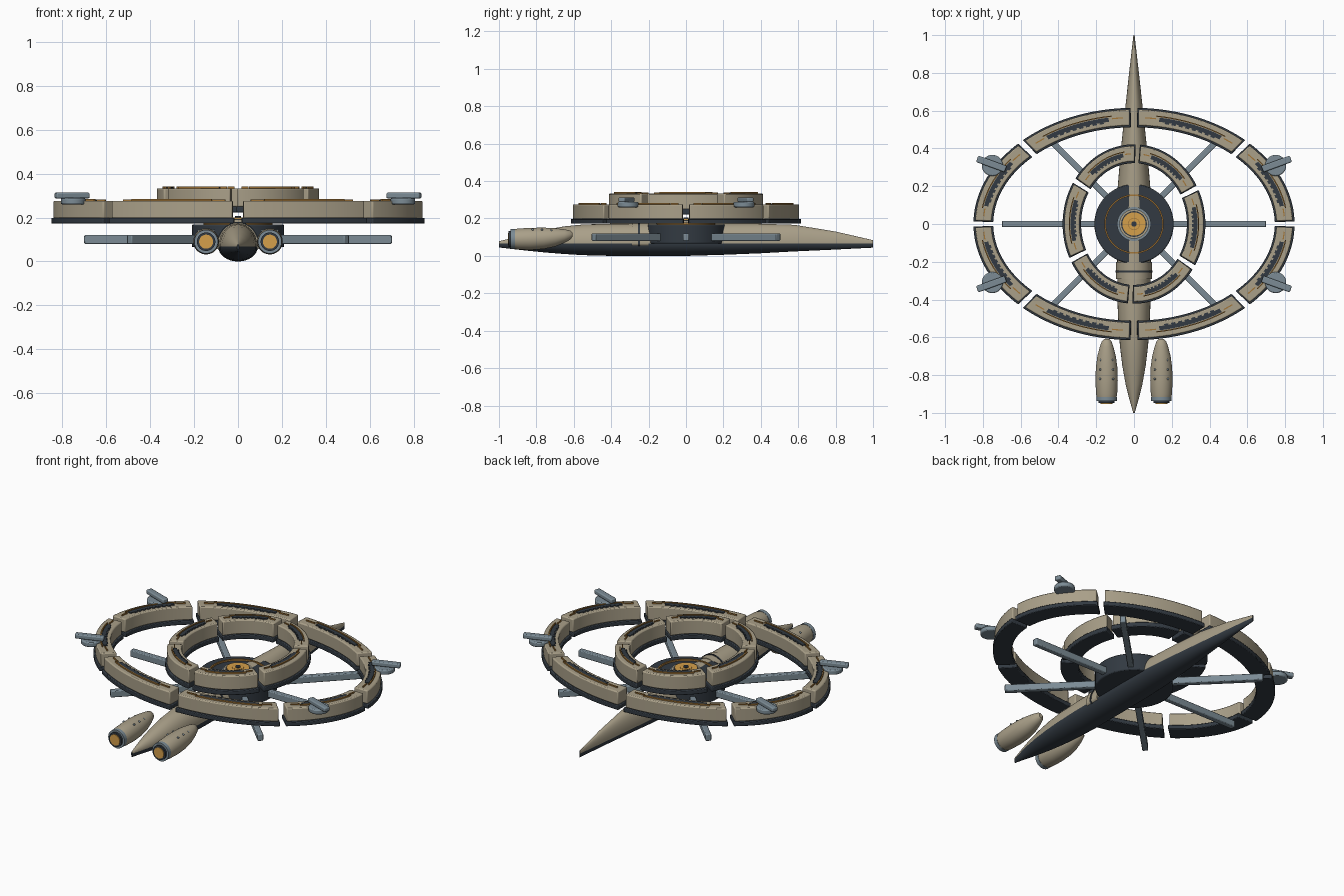
import bpy, bmesh
from math import sin, cos, pi, radians
from mathutils import Matrix

cube = bpy.data.objects.get("Cube")
if cube:
    bpy.data.objects.remove(cube)


def material(name, rgb):
    m = bpy.data.materials.new(name)
    m.use_nodes = True
    m.diffuse_color = (*rgb, 1)
    m.node_tree.nodes["Principled BSDF"].inputs["Base Color"].default_value = (*rgb, 1)
    return m


TAN = material("warm tan", (0.40, 0.35, 0.25))
DARK = material("dark slate", (0.032, 0.042, 0.054))
GREY = material("blue grey", (0.20, 0.26, 0.30))
GOLD = material("gold", (0.66, 0.35, 0.07))
AMBER = material("dark amber", (0.36, 0.18, 0.04))


def finish(name, bm, mats, bevel=0.0):
    bmesh.ops.recalc_face_normals(bm, faces=bm.faces)
    me = bpy.data.meshes.new(name)
    bm.to_mesh(me)
    bm.free()
    for m in mats:
        me.materials.append(m)
    ob = bpy.data.objects.new(name, me)
    bpy.context.collection.objects.link(ob)
    if bevel:
        mod = ob.modifiers.new("Bevel", 'BEVEL')
        mod.width, mod.segments, mod.limit_method = bevel, 2, 'ANGLE'
        mod.angle_limit = radians(40)
    bpy.ops.object.select_all(action='DESELECT')
    ob.select_set(True)
    bpy.context.view_layer.objects.active = ob
    bpy.ops.object.shade_smooth_by_angle(angle=radians(35))
    return ob


def skin(bm, rings):
    """Join closed point rings with quads and cap both ends."""
    rings = [[bm.verts.new(p) for p in ring] for ring in rings]
    n = len(rings[0])
    for a, b in zip(rings, rings[1:]):
        for i in range(n):
            j = (i + 1) % n
            bm.faces.new((a[i], a[j], b[j], b[i]))
    bm.faces.new(rings[0])
    bm.faces.new(rings[-1])


def loft(name, stations, mats, cx=0.0, sides=32, split=None):
    """Stations along y: (y, half width, middle z, height above, depth below)."""
    bm = bmesh.new()
    skin(bm, [[(cx + w * cos(2 * pi * i / sides), y,
                zc + sin(2 * pi * i / sides) * (up if i < sides / 2 else down))
               for i in range(sides)] for y, w, zc, up, down in stations])
    if split is not None:
        for f in bm.faces:
            f.material_index = int(f.calc_center_median().z < split)
    return finish(name, bm, mats)


def arc_block(name, inner, outer, t0, t1, z0, z1, mat, bevel=0.0):
    """Curved block between two ellipses, from angle t0 to t1 in degrees."""
    bm = bmesh.new()
    steps = max(4, int((t1 - t0) / 2))
    rings = []
    for k in range(steps + 1):
        t = radians(t0 + (t1 - t0) * k / steps)
        rings.append([(r[0] * cos(t), r[1] * sin(t), z) for r, z in
                      ((inner, z0), (outer, z0), (outer, z1), (inner, z1))])
    skin(bm, rings)
    return finish(name, bm, [mat], bevel)


def disc(name, x, y, z0, z1, r, mat, bevel=0.0, r_top=None):
    bm = bmesh.new()
    bmesh.ops.create_cone(bm, cap_ends=True, segments=48, radius1=r,
                          radius2=r_top or r, depth=z1 - z0,
                          matrix=Matrix.Translation((x, y, (z0 + z1) / 2)))
    return finish(name, bm, [mat], bevel)


def bar(name, centre, size, angle, mat, bevel):
    bm = bmesh.new()
    bmesh.ops.create_cube(bm, size=1, matrix=Matrix.Translation(centre)
                          @ Matrix.Rotation(angle, 4, 'Z') @ Matrix.Diagonal((*size, 1)))
    return finish(name, bm, [mat], bevel)


# Spindle hull, light above and dark below
MID = 0.067
hull = [(-1, .004, .078, .045), (-.93, .024, .096, .037), (-.85, .044, .117, .028),
        (-.75, .062, .14, .018), (-.65, .074, .158, .01), (-.55, .082, .168, .004),
        (-.4, .088, .172, 0), (0, .09, .174, 0), (.2, .086, .174, .006),
        (.4, .069, .172, .014), (.58, .05, .166, .024), (.8, .026, .13, .034),
        (1, .003, .084, .044)]
loft("hull", [(y, w, MID, top - MID, MID - low) for y, w, top, low in hull],
     [TAN, DARK], split=MID)
for name, y0, y1, w, up, mat in (("hull_collar", -.29, -.2, .095, .109, TAN),
                                 ("hull_band", -.256, -.247, .099, .113, DARK)):
    loft(name, [(y, w, MID, up, .03) for y in (y0, y1)], [mat])

# Hub drum with the round core on top
disc("hub_drum", 0, 0, .065, .168, .21, DARK, .006)
core = (("core_base", .178, .09, GREY), ("core_collar", .19, .078, TAN),
        ("core_groove", .193, .068, DARK), ("core_lens", .199, .062, GOLD),
        ("core_inset", .2, .032, AMBER), ("core_cap", .201, .029, GOLD),
        ("core_pin", .206, .014, DARK))
for name, top, r, mat in core:
    disc(name, 0, 0, .15, top, r, mat)
arc_block("hub_gold_ring", (.149, .149), (.157, .157), 0, 360, .165, .178, AMBER)

# Six spokes
for k in (0, 45, 135, 180, 225, 315):
    a = radians(k)
    bar("spoke", (.44 * cos(a), .44 * sin(a), .1), (.52, .032, .04), a, GREY, .005)


def ring(name, count, start, inner, outer, z0, z1, z2, gap):
    """Segmented ring: dark foot, light body, dark panel and gold trim."""
    def mix(f):
        return [i + (o - i) * f for i, o in zip(inner, outer)]
    span = 360 / count
    for k in range(count):
        t0, t1 = start + span * k + gap, start + span * (k + 1) - gap

        def at(f):
            return t0 + (t1 - t0) * f
        arc_block(name + "_foot", inner, outer, t0, t1, z0, z1, DARK, .004)
        arc_block(name + "_body", mix(.09), mix(.91), at(.012), at(.988), z1 - .002, z2, TAN, .006)
        arc_block(name + "_panel", mix(.36), mix(.57), at(.2), at(.8), z2 - .003, z2 + .005, DARK)
        for f in range(8):
            arc_block(name + "_panel_tooth", mix(.28), mix(.37), at(.25 + f * .065),
                      at(.29 + f * .065), z2 - .003, z2 + .004, DARK)
        arc_block(name + "_trim", mix(.6), mix(.66), at(.17), at(.83), z2 - .003, z2 + .008, AMBER)
        for f in (.07, .83):
            arc_block(name + "_trim_end", mix(.47), mix(.53), at(f), at(f + .1),
                      z2 - .003, z2 + .007, AMBER)


ring("outer_ring", 8, 0, (.745, .512), (.85, .615), .172, .198, .276, 1.2)
ring("inner_ring", 6, 27, (.28, .322), (.378, .422), .222, .25, .333, 1.8)

# Four turrets on the outer ring, and the two front pods
for sx in (-1, 1):
    for sy in (-1, 1):
        x, y = sx * .75, sy * .31
        disc("turret_base", x, y, .26, .288, .056, GREY, .006)
        bar("turret_barrel", (x + sx * .005, y + sy * .008, .3), (.16, .036, .026),
            sx * sy * radians(20), GREY, .006)

    cx = sx * .145
    body = ((-.925, .05, .09), (-.9, .056, .09), (-.83, .059, .091), (-.76, .057, .094),
            (-.7, .049, .099), (-.65, .036, .106), (-.62, .025, .111), (-.608, .012, .113))
    loft("pod_body", [(y, r, z, r, r) for y, r, z in body], [TAN], cx)
    for name, y0, y1, r, mat in (("pod_collar", -.938, -.915, .054, GREY),
                                 ("pod_nozzle", -.948, -.92, .042, DARK),
                                 ("pod_lens", -.953, -.93, .032, GOLD)):
        loft(name, [(y, r, .09, r, r) for y in (y0, y1)], [mat], cx)
    # Small round ports along both shoulders of each pod
    for y, r in ((-.72, .051), (-.77, .057), (-.82, .058)):
        for side in (-1, 1):
            bm = bmesh.new()
            bmesh.ops.create_uvsphere(bm, u_segments=12, v_segments=8, radius=.006,
                                      matrix=Matrix.Translation((cx + side * r * .6, y, .094 + r * .8)))
            finish("pod_port", bm, [GREY])
